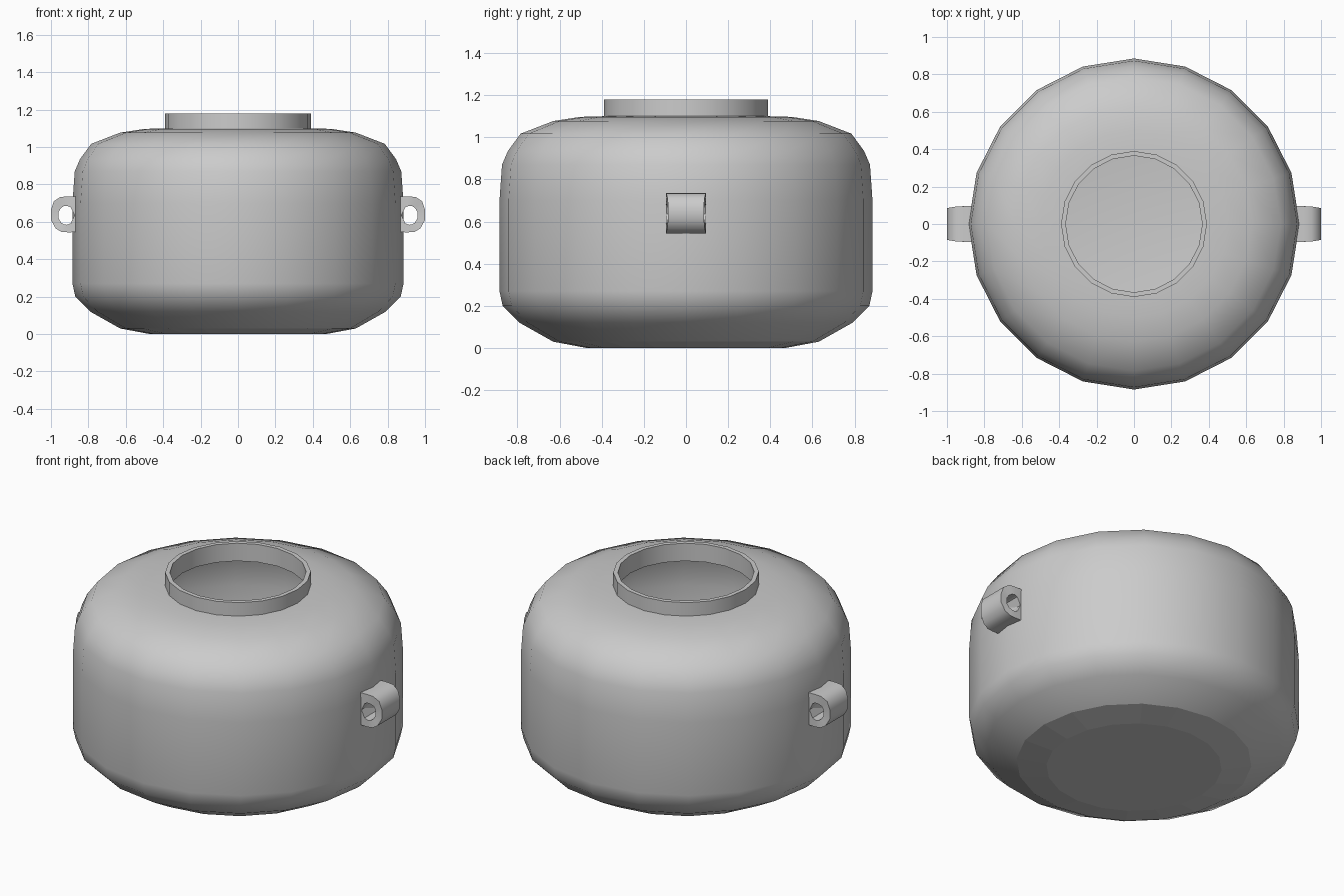
import bpy, bmesh, math

if "Cube" in bpy.data.objects:
    bpy.data.objects.remove(bpy.data.objects["Cube"])

SIDES = 20


def finish(bm, name, angle):
    bmesh.ops.recalc_face_normals(bm, faces=bm.faces)
    mesh = bpy.data.meshes.new(name)
    bm.to_mesh(mesh)
    bm.free()
    obj = bpy.data.objects.new(name, mesh)
    bpy.context.collection.objects.link(obj)
    bpy.ops.object.select_all(action='DESELECT')
    obj.select_set(True)
    bpy.context.view_layer.objects.active = obj
    bpy.ops.object.shade_smooth_by_angle(angle=math.radians(angle))
    return obj


def lathe(name, profile):
    bm = bmesh.new()
    rings = []
    for r, z in profile:
        rings.append([bm.verts.new((r * math.cos(2 * math.pi * i / SIDES),
                                    r * math.sin(2 * math.pi * i / SIDES), z))
                      for i in range(SIDES)])
    for a, b in zip(rings, rings[1:]):
        for i in range(SIDES):
            j = (i + 1) % SIDES
            bm.faces.new((a[i], a[j], b[j], b[i]))
    bm.faces.new(rings[0])
    bm.faces.new(rings[-1])
    return finish(bm, name, 45)


# Hollow pot: outer wall up to the neck, over the lip, then down the inside
pot = lathe("pot_body", [
    (0.47, 0.0), (0.63, 0.03), (0.79, 0.12), (0.87, 0.2), (0.885, 0.27),
    (0.885, 0.7), (0.873, 0.87), (0.845, 0.935), (0.785, 1.017), (0.63, 1.077),
    (0.5, 1.097), (0.39, 1.1), (0.39, 1.18), (0.365, 1.18),
    (0.365, 1.075), (0.5, 1.072), (0.62, 1.05), (0.77, 0.995), (0.85, 0.865),
    (0.86, 0.7), (0.86, 0.28), (0.77, 0.14), (0.62, 0.055), (0.47, 0.025)])

# Flat underside
for poly in pot.data.polygons:
    if poly.normal.z < -0.97 and poly.center.z < 0.04:
        poly.use_smooth = False


# Small lug on each side with an oval through-hole
OUTER = [(0.86, 0.635), (0.86, 0.735), (0.91, 0.736), (0.95, 0.733),
         (0.985, 0.71), (1.0, 0.665), (1.0, 0.61), (0.975, 0.565),
         (0.945, 0.547), (0.91, 0.544), (0.86, 0.545)]


def lug(name, side):
    bm = bmesh.new()
    cx, cz = 0.918, 0.635
    loops = []
    for y in (-1, 1):
        outer, inner = [], []
        for x, z in OUTER:
            half = 0.095 - 0.01 * max(0, (x - 0.94) / 0.06)
            a = math.atan2(z - cz, x - cx)
            outer.append(bm.verts.new((side * x, y * half, z)))
            inner.append(bm.verts.new((side * (cx + 0.044 * math.cos(a)), y * half,
                                       cz + 0.051 * math.sin(a))))
        loops.append((outer, inner))
    (o0, i0), (o1, i1) = loops
    n = len(OUTER)
    for a, b in ((o0, o1), (i0, i1), (o0, i0), (o1, i1)):
        for k in range(n):
            m = (k + 1) % n
            bm.faces.new((a[k], a[m], b[m], b[k]))
    return finish(bm, name, 40)


lug("right_lug", 1)
lug("left_lug", -1)
